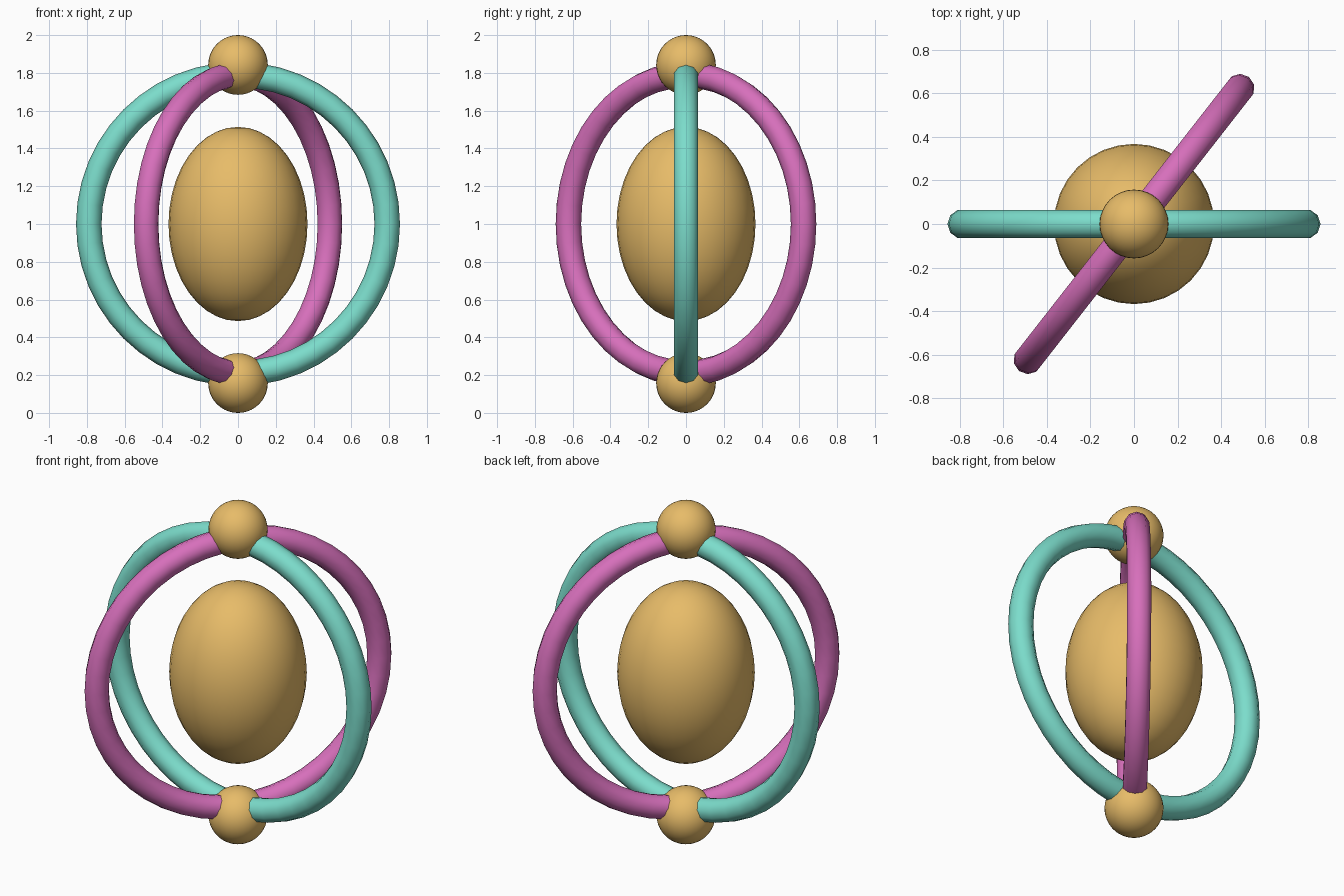
import bpy
from math import radians

if "Cube" in bpy.data.objects:
    bpy.data.objects.remove(bpy.data.objects["Cube"])


def material(name, rgb):
    m = bpy.data.materials.new(name)
    m.diffuse_color = (*rgb, 1)
    m.use_nodes = True
    m.node_tree.nodes["Principled BSDF"].inputs["Base Color"].default_value = m.diffuse_color
    return m


gold = material("gold", (0.80, 0.50, 0.14))
teal = material("teal", (0.20, 0.72, 0.60))
magenta = material("magenta", (0.68, 0.16, 0.50))


def finish(name, mat):
    ob = bpy.context.object
    ob.name = name
    ob.data.materials.append(mat)
    bpy.ops.object.shade_smooth()


def ball(name, z, radius, height):
    bpy.ops.mesh.primitive_uv_sphere_add(segments=32, ring_count=20, radius=1, location=(0, 0, z))
    bpy.context.object.scale = (radius, radius, height)
    bpy.ops.object.transform_apply(location=False, rotation=False, scale=True)
    finish(name, gold)


def ring(name, turn, mat):
    bpy.ops.mesh.primitive_torus_add(major_segments=48, minor_segments=10,
                                     major_radius=0.79, minor_radius=0.0675,
                                     location=(0, 0, 1), rotation=(radians(90), 0, radians(turn)))
    finish(name, mat)


# Egg-shaped core
ball("core", 1.0, 0.368, 0.514)

# Balls where the rings cross
ball("top_ball", 1.842, 0.158, 0.158)
ball("bottom_ball", 0.158, 0.158, 0.158)

# Two upright rings around the core
ring("straight_ring", 0, teal)
ring("turned_ring", 52, magenta)
